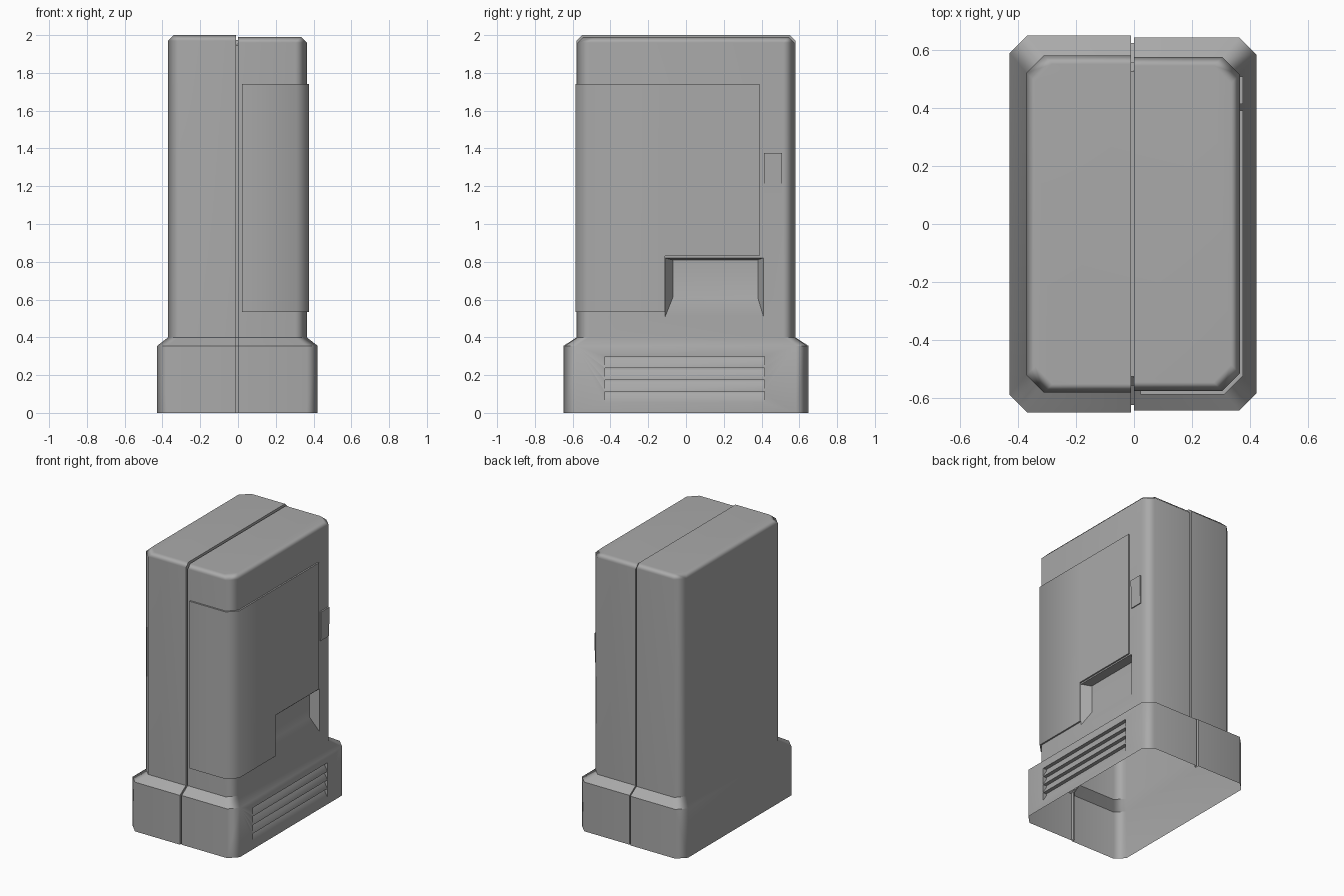
import bpy, bmesh, math

cube = bpy.data.objects.get("Cube")
if cube:
    bpy.data.objects.remove(cube, do_unlink=True)

grey = bpy.data.materials.new("plain_grey")
grey.use_nodes = True
grey.diffuse_color = (0.4, 0.4, 0.4, 1)
grey.node_tree.nodes["Principled BSDF"].inputs["Base Color"].default_value = (0.4, 0.4, 0.4, 1)


def add_object(name, bm):
    mesh = bpy.data.meshes.new(name)
    bm.to_mesh(mesh)
    bm.free()
    mesh.materials.append(grey)
    ob = bpy.data.objects.new(name, mesh)
    bpy.context.collection.objects.link(ob)
    return ob


def activate(ob):
    bpy.ops.object.select_all(action='DESELECT')
    ob.select_set(True)
    bpy.context.view_layer.objects.active = ob


def smooth(ob, degrees, weighted=True):
    activate(ob)
    bpy.ops.object.shade_smooth_by_angle(angle=math.radians(degrees))
    if weighted:
        mod = ob.modifiers.new("weighted_normals", 'WEIGHTED_NORMAL')
        mod.keep_sharp = True


def levels(shrink):
    """Half width, half depth and height of each body level."""
    wide, deep = 0.428 - shrink, 0.648 - shrink
    body_w, body_d, top = 0.37 - shrink, 0.58 - shrink, 2.0 - shrink * 1.6
    return [(wide, deep, 0), (wide, deep, 0.355), (body_w, body_d, 0.4),
            (body_w, body_d, top - 0.03), (body_w - 0.03, body_d - 0.03, top)]


def half_shell(name, side, seam, shrink):
    """Closed half of the casing, lofted from chamfered sections."""
    bm = bmesh.new()
    rings, c = [], 0.06
    for w, d, z in levels(shrink):
        outline = [(seam, -d), (side * (w - c), -d), (side * w, c - d),
                   (side * w, d - c), (side * (w - c), d), (seam, d)]
        rings.append([bm.verts.new((x, y, z)) for x, y in outline])
    for low, high in zip(rings, rings[1:]):
        for i in range(len(low)):
            j = (i + 1) % len(low)
            bm.faces.new((low[i], low[j], high[j], high[i]))
    bm.faces.new(rings[0])
    bm.faces.new(rings[-1])
    bmesh.ops.recalc_face_normals(bm, faces=bm.faces)
    return add_object(name, bm)


def open_shell(ob):
    """Remove the underside and the hidden wall along the seam."""
    bm = bmesh.new()
    bm.from_mesh(ob.data)
    hidden = [f for f in bm.faces if all(v.co.z < 0.001 for v in f.verts)
              or all(abs(v.co.x) < 0.011 for v in f.verts)]
    bmesh.ops.delete(bm, geom=hidden, context='FACES')
    bm.to_mesh(ob.data)
    bm.free()


def tapered_block(bm, xs, outer, inner):
    """Convex block: xs = inner, surface, far; rectangles are y0, y1, z0, z1."""
    points = []
    for x, (y0, y1, z0, z1) in zip(xs, (inner, outer, outer)):
        points += [bm.verts.new((x, y, z)) for y in (y0, y1) for z in (z0, z1)]
    bmesh.ops.convex_hull(bm, input=points)


# Casing halves
SHRINK = 0.006
left_half = half_shell("casing_plain_half", -1, -0.01, 0)
right_half = half_shell("casing_panel_half", 1, 0, SHRINK)

# Dispensing tray and vent louvres, cut into the panel half
cut = bmesh.new()
tapered_block(cut, (0.305, 0.364, 0.5), (-0.11, 0.41, 0.51, 0.82), (-0.07, 0.38, 0.61, 0.81))
for i in range(4):
    z = 0.055 + i * 0.062
    tapered_block(cut, (0.395, 0.422, 0.5), (-0.43, 0.415, z, z + 0.058),
                  (-0.43, 0.415, z + 0.045, z + 0.058))
bmesh.ops.recalc_face_normals(cut, faces=cut.faces)
cutter = add_object("recess_cutter", cut)
cutter.hide_render = True
activate(right_half)
mod = right_half.modifiers.new("recesses", 'BOOLEAN')
mod.operation, mod.solver, mod.object = 'DIFFERENCE', 'EXACT', cutter
bpy.ops.object.modifier_apply(modifier=mod.name)
bpy.data.objects.remove(cutter, do_unlink=True)

for half in (left_half, right_half):
    open_shell(half)
    smooth(half, 55)


# Groove between the halves
def seam_path(shrink, inset):
    front = [(-d, z) for _, d, z in levels(shrink)]
    loop = front + [(-y, z) for y, z in reversed(front)]
    return [(y + math.copysign(inset, -y), z - (inset if z > 1.9 else 0)) for y, z in loop]


bm = bmesh.new()
rows = []
for x, shrink, inset in ((-0.01, 0, 0), (-0.01, 0, 0.025), (0, 0, 0.025), (0, SHRINK, 0)):
    rows.append([bm.verts.new((x, y, z)) for y, z in seam_path(shrink, inset)])
for a, b in zip(rows, rows[1:]):
    for i in range(len(a) - 1):
        bm.faces.new((a[i], b[i], b[i + 1], a[i + 1]))
add_object("seam_groove", bm)

# Display panel wrapping the front corner, with a thin raised rim
bm = bmesh.new()
plan = [(0.022, -0.586), (0.311, -0.586), (0.375, -0.522), (0.375, -0.11), (0.375, 0.39)]
columns = [[bm.verts.new((x, y, z)) for z in (0.535, 0.83, 1.74)] for x, y in plan]
for i, (a, b) in enumerate(zip(columns, columns[1:])):
    for k in (0, 1):
        if not (i == len(plan) - 2 and k == 0):
            bm.faces.new((a[k], b[k], b[k + 1], a[k + 1]))
bmesh.ops.delete(bm, geom=[v for v in bm.verts if not v.link_faces], context='VERTS')
for width, depth in ((0.007, 0), (0.002, -0.006)):
    faces = [f for f in bm.faces if not f.tag]
    ring = bmesh.ops.inset_region(bm, faces=faces, thickness=width, depth=depth,
                                  use_boundary=True, use_even_offset=True)["faces"]
    for f in ring:
        f.tag = True
panel = add_object("display_panel", bm)
mod = panel.modifiers.new("thickness", 'SOLIDIFY')
mod.thickness, mod.offset = 0.02, -1
activate(panel)
bpy.ops.object.modifier_apply(modifier=mod.name)
smooth(panel, 85, weighted=False)

# Coin plate beside the panel
bm = bmesh.new()
bmesh.ops.create_cube(bm, size=1)
for v in bm.verts:
    v.co = (0.365 + v.co.x * 0.02, 0.46 + v.co.y * 0.095, 1.27 + v.co.z * 0.21)
    if v.co.x > 0.37 and v.co.z < 1.27:
        v.co.x -= 0.004
add_object("coin_plate", bm)
